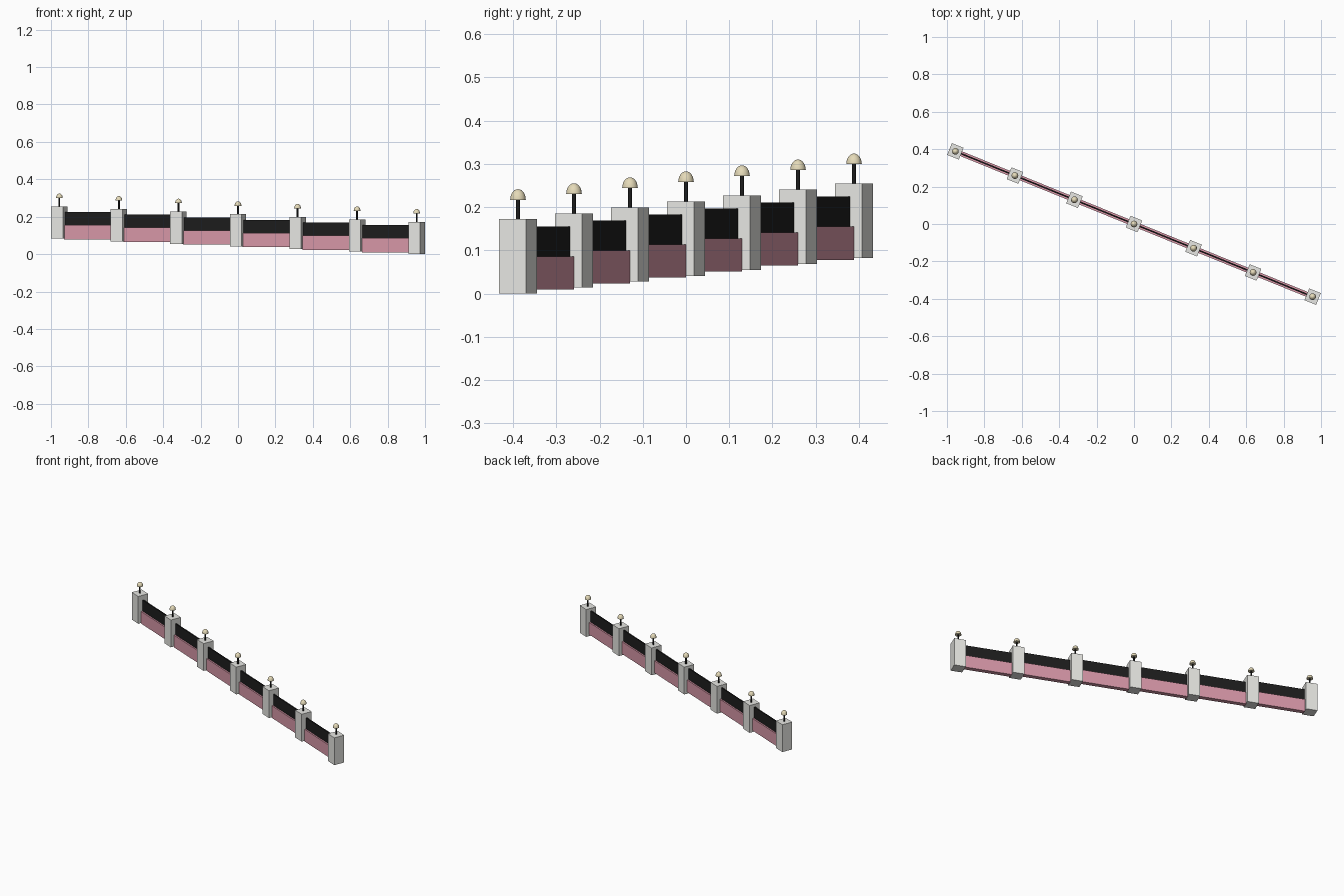
import bpy, math
from mathutils import Vector

if "Cube" in bpy.data.objects:
    bpy.data.objects.remove(bpy.data.objects["Cube"])

N = 7
START = Vector((0.955, -0.3885, 0.0))    # lowest post
END = Vector((-0.955, 0.3885, 0.0825))   # highest post
STEP = (END - START) / (N - 1)
ANGLE = math.atan2(STEP.y, STEP.x)
POST_W, POST_H = 0.0675, 0.172


def material(name, rgb):
    m = bpy.data.materials.new(name)
    m.diffuse_color = (*rgb, 1)
    m.use_nodes = True
    m.node_tree.nodes["Principled BSDF"].inputs["Base Color"].default_value = m.diffuse_color
    return m


STONE = material("stone", (0.80, 0.80, 0.77))
PINK = material("pink_wall", (0.68, 0.31, 0.39))
BLACK = material("black_metal", (0.012, 0.012, 0.012))
CREAM = material("lamp_cream", (0.78, 0.70, 0.48))


def box(name, base, size, mat):
    bpy.ops.mesh.primitive_cube_add(size=1, location=base + Vector((0, 0, size[2] / 2)),
                                    rotation=(0, 0, ANGLE))
    ob = bpy.context.object
    ob.name = name
    ob.scale = size
    ob.data.materials.append(mat)


def lamp(base):
    # thin stem
    bpy.ops.mesh.primitive_cylinder_add(vertices=12, radius=0.0045, depth=0.052,
                                        location=base + Vector((0, 0, 0.024)))
    stem = bpy.context.object
    stem.name = "lamp_stem"
    stem.data.materials.append(BLACK)
    bpy.ops.object.shade_smooth_by_angle()
    # domed shade, revolved from a quarter ellipse and closed below
    segs, rings, r, h = 20, 6, 0.018, 0.0245
    verts, faces = [], []
    for j in range(rings):
        t = j / rings * math.pi / 2
        for i in range(segs):
            a = 2 * math.pi * i / segs
            verts.append((r * math.cos(t) * math.cos(a), r * math.cos(t) * math.sin(a), h * math.sin(t)))
    verts.append((0, 0, h))
    for i in range(segs):
        k = (i + 1) % segs
        for j in range(rings - 1):
            faces.append((j * segs + i, j * segs + k, (j + 1) * segs + k, (j + 1) * segs + i))
        faces.append(((rings - 1) * segs + i, (rings - 1) * segs + k, rings * segs))
    faces.append(tuple(reversed(range(segs))))
    me = bpy.data.meshes.new("lamp_shade")
    me.from_pydata(verts, [], faces)
    me.materials.append(CREAM)
    ob = bpy.data.objects.new("lamp_shade", me)
    ob.location = base + Vector((0, 0, 0.045))
    bpy.context.collection.objects.link(ob)
    bpy.ops.object.select_all(action='DESELECT')
    ob.select_set(True)
    bpy.context.view_layer.objects.active = ob
    bpy.ops.object.shade_smooth_by_angle()


# posts with lamps
for i in range(N):
    p = START + STEP * i
    box("post", p, (POST_W, POST_W, POST_H), STONE)
    lamp(p + Vector((0, 0, POST_H)))

# stepped wall sections with a thin black screen on top
span = STEP.xy.length - POST_W + 0.002
for i in range(N - 1):
    c = START + STEP * (i + 0.5)
    c.z = START.z + STEP.z * i + 0.0095
    box("low_wall", c, (span, 0.027, 0.0765), PINK)
    box("black_screen", c + Vector((0, 0, 0.0765)), (span, 0.008, 0.0695), BLACK)
